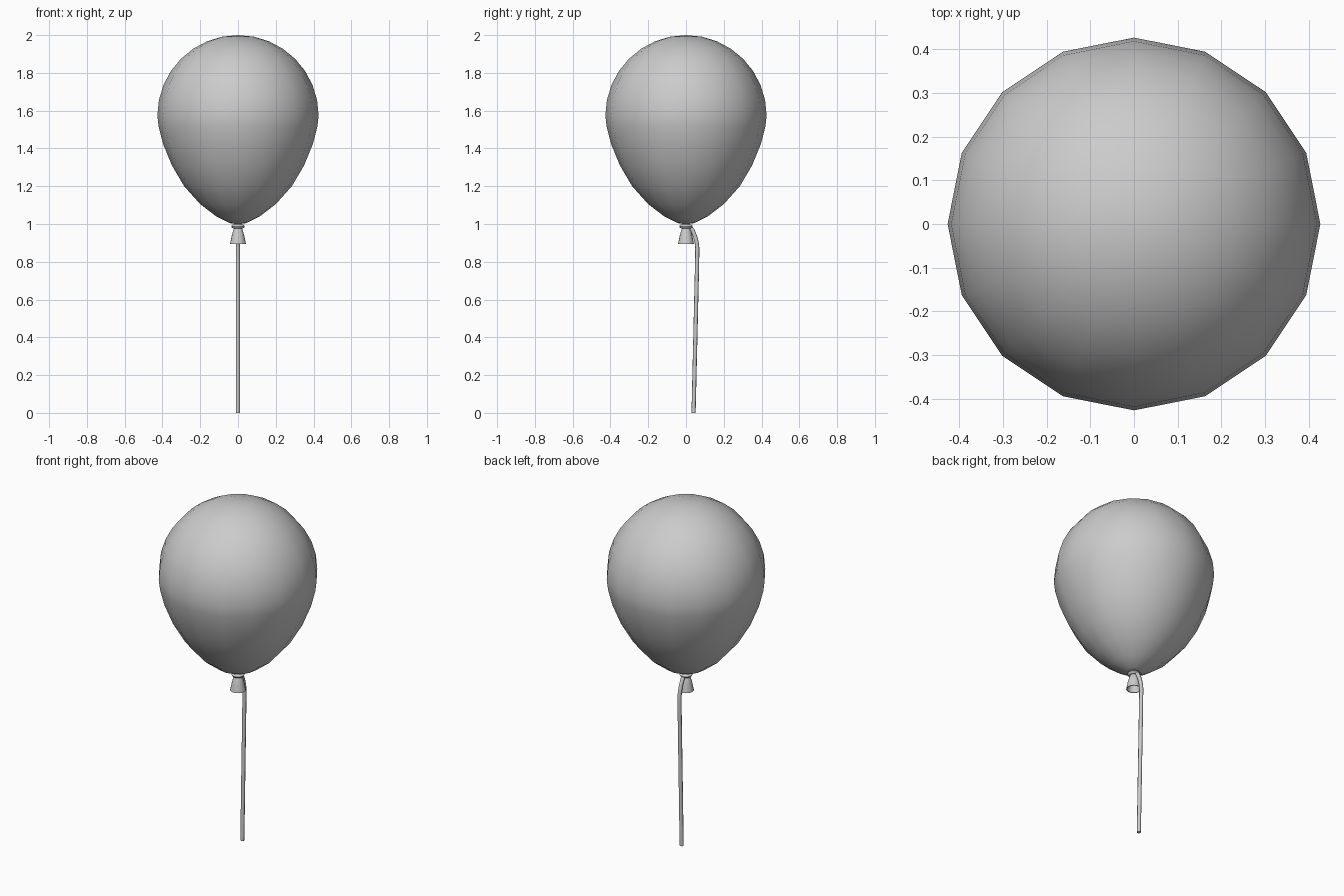
import bpy, bmesh, math
from mathutils import Vector

if "Cube" in bpy.data.objects:
    bpy.data.objects.remove(bpy.data.objects["Cube"])

grey = bpy.data.materials.new("light grey")
grey.diffuse_color = (0.6, 0.6, 0.6, 1)
grey.use_nodes = True
grey.node_tree.nodes["Principled BSDF"].inputs["Base Color"].default_value = grey.diffuse_color


def finish(name, bm, angle=40):
    me = bpy.data.meshes.new(name)
    bm.to_mesh(me)
    bm.free()
    ob = bpy.data.objects.new(name, me)
    bpy.context.collection.objects.link(ob)
    me.materials.append(grey)
    bpy.ops.object.select_all(action='DESELECT')
    ob.select_set(True)
    bpy.context.view_layer.objects.active = ob
    bpy.ops.object.shade_smooth_by_angle(angle=math.radians(angle))
    return ob


def lathe(name, profile, sides, angle=40):
    """Revolve (radius, height) points about z; radius 0 makes a pole."""
    bm = bmesh.new()
    rings = []
    for r, z in profile:
        n = sides if r > 0 else 1
        rings.append([bm.verts.new((r * math.cos(2 * math.pi * i / sides),
                                    r * math.sin(2 * math.pi * i / sides), z)) for i in range(n)])
    for a, b in zip(rings, rings[1:]):
        for i in range(sides):
            j = (i + 1) % sides
            loop = [a[i % len(a)], a[j % len(a)], b[j % len(b)], b[i % len(b)]]
            bm.faces.new(list(dict.fromkeys(loop)))
    bmesh.ops.recalc_face_normals(bm, faces=bm.faces)
    return finish(name, bm, angle)


# Balloon: round crown, tapering belly
belly = [(0.0, 0.998), (0.045, 1.005), (0.115, 1.04), (0.20, 1.105), (0.285, 1.20),
         (0.35, 1.31), (0.397, 1.425), (0.42, 1.515)]
crown = [(0.427 * math.cos(t), 1.573 + 0.427 * math.sin(t))
         for t in (math.pi / 16 * k for k in range(8))]
lathe("balloon", belly + crown + [(0.0, 2.0)], 16)

# Flared neck, open at the bottom with a thin wall
lathe("neck", [(0.018, 1.01), (0.018, 0.982), (0.026, 0.965), (0.034, 0.935), (0.042, 0.895),
               (0.037, 0.895), (0.029, 0.935), (0.018, 0.965), (0.0, 0.972)], 16)

# String wrapped round the neck
ring = [(0.024 + 0.011 * math.cos(t), 0.987 + 0.011 * math.sin(t))
        for t in (math.pi / 4 * k for k in range(9))]
lathe("string_loop", ring, 16, 60)

# Hanging string: tube swept along a path in the yz plane
path = [Vector(p) for p in ((0, 0.018, 0.988), (0, 0.034, 0.968), (0, 0.048, 0.935),
                            (0, 0.057, 0.90), (0, 0.06, 0.87), (0, 0.058, 0.76),
                            (0, 0.05, 0.42), (0, 0.04, 0.0))]
bm = bmesh.new()
rings = []
for k, p in enumerate(path):
    d = (path[min(k + 1, len(path) - 1)] - path[max(k - 1, 0)]).normalized()
    if k == len(path) - 1:
        d = Vector((0, 0, -1))
    side = Vector((1, 0, 0))
    up = d.cross(side)
    rings.append([bm.verts.new(p + 0.011 * (side * math.cos(t) + up * math.sin(t)))
                  for t in (math.pi / 4 * i for i in range(8))])
for a, b in zip(rings, rings[1:]):
    for i in range(8):
        bm.faces.new((a[i], a[(i + 1) % 8], b[(i + 1) % 8], b[i]))
bm.faces.new(rings[0])
bm.faces.new(rings[-1])
bmesh.ops.recalc_face_normals(bm, faces=bm.faces)
finish("string", bm, 50)
